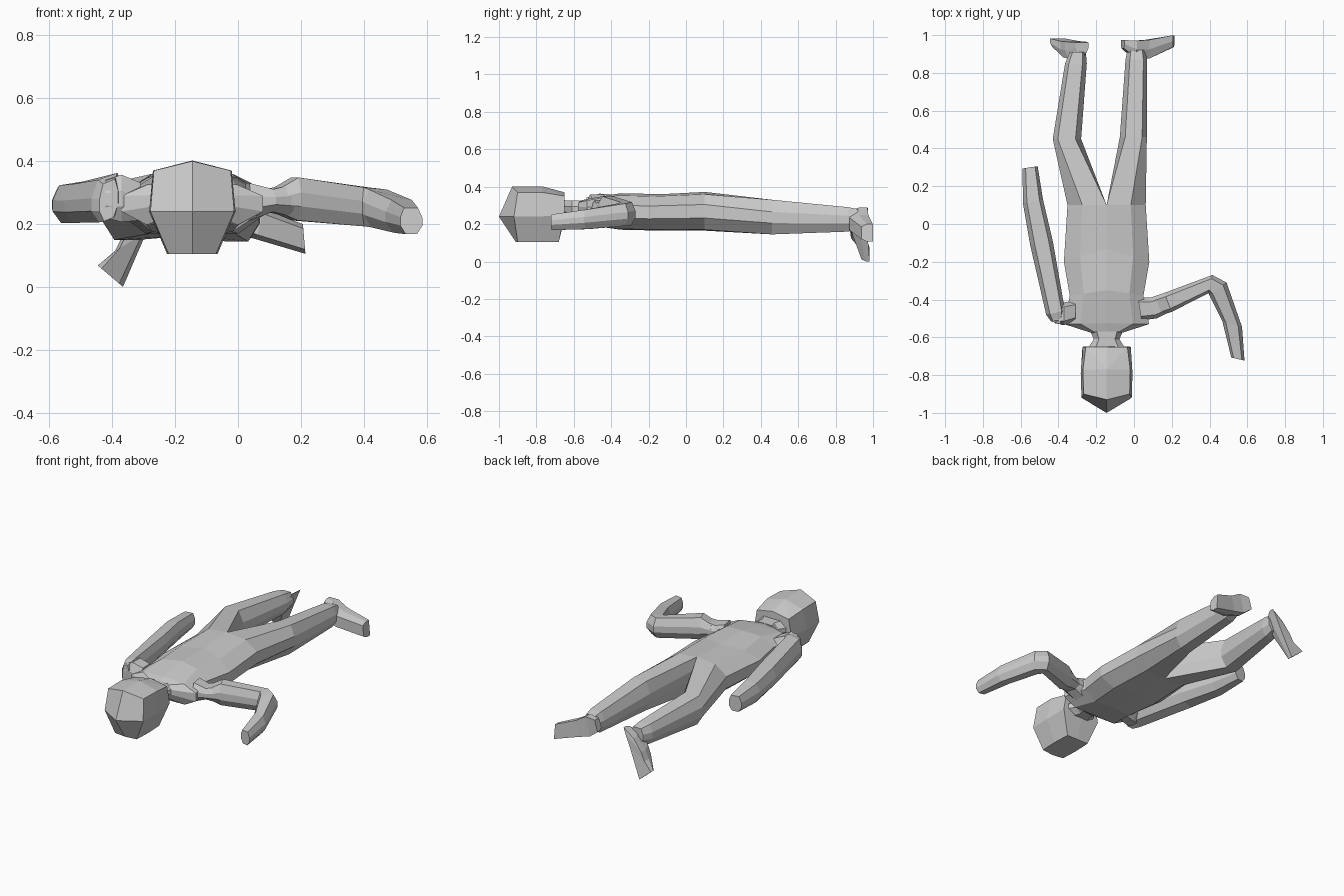
import bpy
from mathutils import Vector as V

CX = -0.145  # body centre line


def mesh(name, rings, tip=None):
    """Skin a list of equal-length point rings; close ends with fans."""
    n = len(rings[0])
    verts = [V(p) for r in rings for p in r]
    faces = [(i * n + j, i * n + (j + 1) % n, (i + 1) * n + (j + 1) % n, (i + 1) * n + j)
             for i in range(len(rings) - 1) for j in range(n)]
    for base, ring, t in ((0, rings[0], None), ((len(rings) - 1) * n, rings[-1], tip)):
        verts.append(V(t) if t else sum((V(p) for p in ring), V()) / n)
        faces += [(base + j, base + (j + 1) % n, len(verts) - 1) for j in range(n)]
    me = bpy.data.meshes.new(name)
    me.from_pydata(verts, [], faces)
    ob = bpy.data.objects.new(name, me)
    bpy.context.collection.objects.link(ob)
    # consistent outward normals
    bpy.context.view_layer.objects.active = ob
    ob.select_set(True)
    bpy.ops.object.mode_set(mode='EDIT')
    bpy.ops.mesh.select_all(action='SELECT')
    bpy.ops.mesh.normals_make_consistent(inside=False)
    bpy.ops.object.mode_set(mode='OBJECT')
    ob.select_set(False)
    return ob


LIMB = [(1, .3), (.65, 1), (-.6, 1), (-1, .25), (-1, -.35), (-.5, -1), (.5, -1), (1, -.35)]
HIP = [(1, .35), (.24, .88), (-1, 1), (-1, .3), (-1, -.3), (-1, -1), (.3, -.95), (1, -.35)]


def limb(name, sections, start=LIMB):
    """Each section: centre, half-width vector, half-height vector."""
    mesh(name, [[V(c) + a * V(u) + b * V(v) for a, b in (LIMB if i else start)]
                for i, (c, u, v) in enumerate(sections)])


# Torso: y, side shift in y, half width, z bottom, z top
TRUNK = [(0, 1), (.62, .88), (1, .35), (1, -.35), (.65, -.95), (0, -1),
         (-.65, -.95), (-1, -.35), (-1, .35), (-.62, .88)]
rings = []
for y, dy, w, lo, hi in [(-.585, .01, .085, .235, .32), (-.525, -.005, .225, .195, .335),
                         (-.35, -.03, .195, .17, .365), (-.13, -.07, .226, .165, .36),
                         (.10, 0, .207, .165, .372)]:
    rings.append([(CX + a * w, y + dy * abs(a), (lo + hi) / 2 + b * (hi - lo) / 2) for a, b in TRUNK])
mesh("torso", rings)

# Neck
limb("neck", [((CX, y, .28), (w, 0, 0), (0, 0, .045))
              for y, w in [(-.66, .10), (-.61, .068), (-.57, .085)]])

# Head: stacked outlines, half outline mirrored about the centre line
rings = []
for half in [[(0, -.91, .105), (.075, -.90, .105), (.08, -.79, .105), (.075, -.68, .105), (0, -.68, .105)],
             [(0, -1, .24), (.133, -.92, .24), (.137, -.79, .24), (.128, -.65, .25), (0, -.645, .25)],
             [(0, -.93, .40), (.122, -.90, .37), (.125, -.77, .37), (.11, -.65, .35), (0, -.65, .37)]]:
    rings.append([(CX + x, y, z) for x, y, z in half] +
                 [(CX - x, y, z) for x, y, z in half[3:0:-1]])
mesh("head", rings, tip=(CX, -.77, .402))

# Legs: y, x inner, x outer, z bottom, z top (first section matches half the torso)
for name, secs in {
    "bent_leg": [(.10, -.145, -.352, .165, .372),
                 (.45, -.28, -.43, .15, .33), (.85, -.25, -.365, .165, .29), (.91, -.255, -.34, .18, .28)],
    "straight_leg": [(.10, -.145, .062, .165, .372),
                     (.46, -.075, .068, .145, .33), (.87, -.045, .07, .16, .29), (.92, -.035, .06, .18, .28)],
}.items():
    limb(name, [(((a + b) / 2, y, (lo + hi) / 2), ((b - a) / 2, 0, 0), (0, 0, (hi - lo) / 2))
                for y, a, b, lo, hi in secs], HIP)


# Feet: sections from heel to toe; centre, width vector, thickness in y
SOLE = [(1, .0), (.7, -1), (-.7, -1), (-1, .0), (-1, 1), (1, 1)]


def foot(name, sections):
    mesh(name, [[V(c) + a * V(u) + V((0, b * t, 0)) for a, b in SOLE] for c, u, t in sections])


foot("bent_foot", [((-.275, .935, .26), (.035, 0, .025), .025),
                   ((-.31, .92, .21), (.055, 0, .045), .045),
                   ((-.34, .925, .145), (.05, 0, .03), .043),
                   ((-.405, .96, .035), (.04, 0, -.034), .022)])
foot("straight_foot", [((-.06, .952, .25), (.01, 0, .035), .022),
                       ((.0, .925, .23), (.015, 0, .058), .045),
                       ((.07, .925, .20), (.012, 0, .048), .05),
                       ((.21, .968, .153), (-.004, 0, .047), .031)])

# Arms
limb("lowered_arm", [((-.41, -.525, .275), (.03, -.01, .012), (0, 0, .06)),
                     ((-.415, -.47, .283), (.05, .01, .018), (0, 0, .068)),
                     ((-.49, -.10, .272), (.06, .01, .012), (0, 0, .062)),
                     ((-.535, .12, .267), (.053, .01, .006), (0, 0, .06)),
                     ((-.55, .30, .265), (.04, .006, 0), (0, 0, .048))])
limb("raised_arm", [((.12, -.435, .275), (.02, -.05, 0), (0, 0, .038)),
                    ((.18, -.415, .28), (.02, -.05, 0), (0, 0, .068)),
                    ((.405, -.318, .255), (-.01, -.048, 0), (0, 0, .062)),
                    ((.445, -.345, .25), (-.045, -.035, 0), (0, 0, .06)),
                    ((.52, -.53, .225), (-.052, .015, 0), (0, 0, .052)),
                    ((.55, -.715, .21), (-.035, .008, 0), (0, 0, .042))])

# Shoulder joints
limb("lowered_shoulder", [((-.31, -.46, .272), (0, -.055, 0), (0, 0, .06)),
                          ((-.37, -.475, .282), (0, -.06, 0), (0, 0, .075)),
                          ((-.42, -.485, .28), (0, -.04, 0), (0, 0, .06))])
limb("raised_shoulder", [((.03, -.45, .27), (.01, -.06, 0), (0, 0, .06)),
                         ((.10, -.445, .275), (.02, -.055, 0), (0, 0, .036)),
                         ((.16, -.425, .275), (.02, -.045, 0), (0, 0, .05))])
